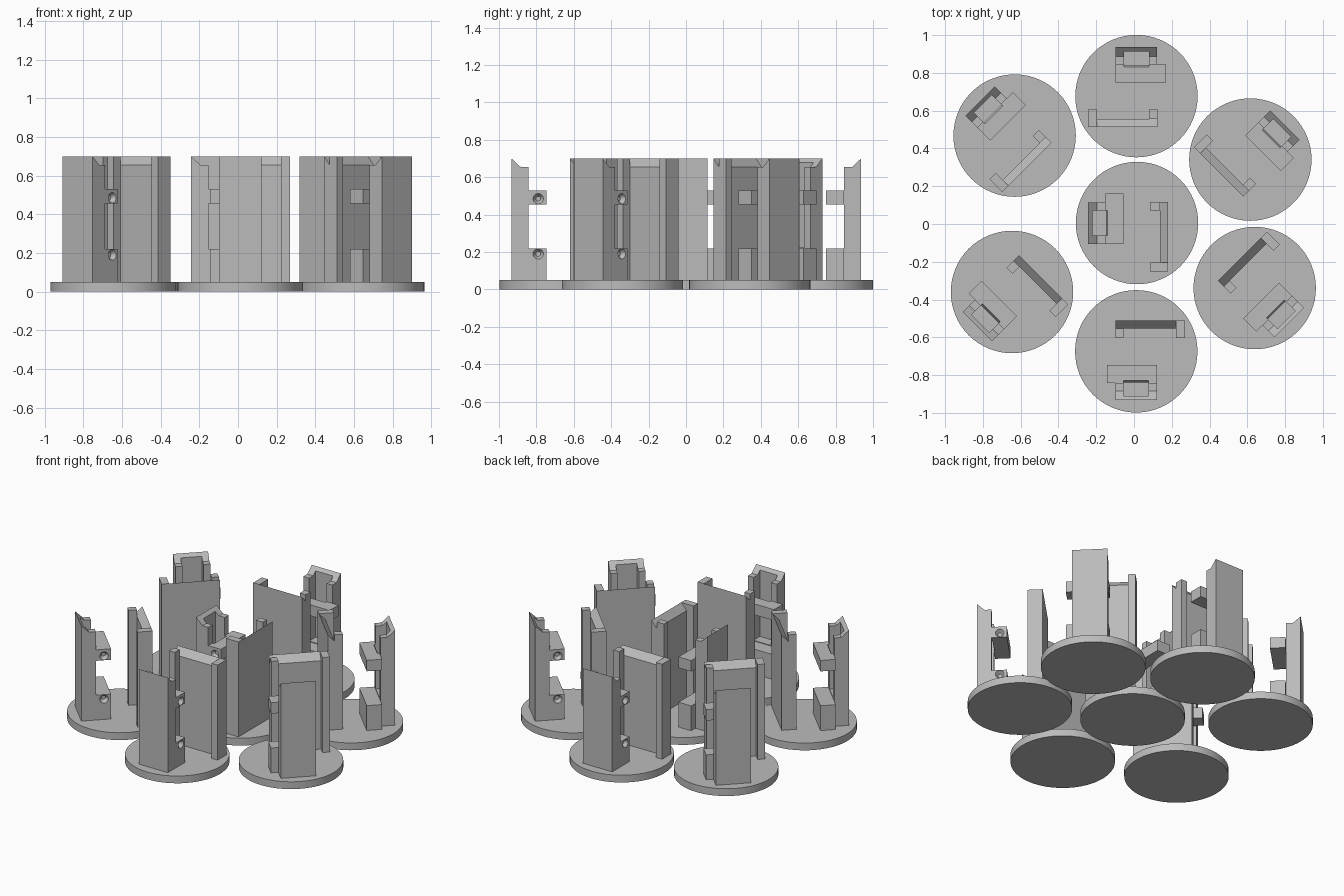
import bpy, bmesh, math
from mathutils import Matrix, Vector

if "Cube" in bpy.data.objects:
    bpy.data.objects.remove(bpy.data.objects["Cube"])

grey = bpy.data.materials.new("plain grey")
grey.diffuse_color = (0.5, 0.5, 0.5, 1)
grey.use_nodes = True
grey.node_tree.nodes["Principled BSDF"].inputs["Base Color"].default_value = grey.diffuse_color


def link(name, bm):
    bmesh.ops.recalc_face_normals(bm, faces=bm.faces)
    me = bpy.data.meshes.new(name)
    bm.to_mesh(me)
    bm.free()
    me.materials.append(grey)
    ob = bpy.data.objects.new(name, me)
    bpy.context.collection.objects.link(ob)
    return ob


def prism(name, profile, x0, x1):
    """Extrude a (y, z) profile along x."""
    bm = bmesh.new()
    face = bm.faces.new([bm.verts.new((x0, y, z)) for y, z in profile])
    ext = bmesh.ops.extrude_face_region(bm, geom=[face])
    verts = [g for g in ext["geom"] if isinstance(g, bmesh.types.BMVert)]
    bmesh.ops.translate(bm, verts=verts, vec=(x1 - x0, 0, 0))
    return link(name, bm)


def box(name, x0, x1, y0, y1, z0, z1):
    return prism(name, [(y0, z0), (y1, z0), (y1, z1), (y0, z1)], x0, x1)


def boolean(ob, other, op):
    mod = ob.modifiers.new("bool", "BOOLEAN")
    mod.object, mod.operation, mod.solver = other, op, "EXACT"
    dg = bpy.context.evaluated_depsgraph_get()
    me = bpy.data.meshes.new_from_object(ob.evaluated_get(dg))
    ob.modifiers.clear()
    ob.data = me
    bpy.data.objects.remove(other)


BASE, TOP, LOW = 0.045, 0.70, 0.655
BLOCKS = [(BASE, 0.22), (0.455, 0.53)]

# Clip: plate with sloped lip and two blocks on its inner side
clip = prism("clip", [(0.259, BASE), (0.259, TOP), (0.211, LOW), (0.168, LOW),
                      (0.168, 0.53), (0.072, 0.53), (0.072, 0.455), (0.168, 0.455),
                      (0.168, 0.22), (0.072, 0.22), (0.072, BASE)], -0.11, 0.11)
# Tabs at one end of the blocks
for z0, z1 in BLOCKS:
    boolean(clip, box("tab", 0.09, 0.156, 0.072, 0.168, z0, z1), "UNION")
# Pocket open at the top, with a lead-in on the upper block
boolean(clip, prism("pocket", [(0.237, 0.225), (0.165, 0.225), (0.165, 0.51), (0.155, 0.53),
                               (0.155, 0.8), (0.237, 0.8)], -0.066, 0.067), "DIFFERENCE")
# Countersunk dimples at the other end
for z in (0.19, 0.485):
    bm = bmesh.new()
    bmesh.ops.create_cone(bm, cap_ends=True, segments=24, radius1=0.028, radius2=0.013, depth=0.024,
                          matrix=Matrix.Translation((-0.0985, 0.116, z)) @ Matrix.Rotation(math.pi / 2, 4, "Y"))
    boolean(clip, link("dimple", bm), "DIFFERENCE")

# Panel: wall with sloped top edge, an end post and a small inner post
panel = prism("panel", [(-0.164, BASE), (-0.164, TOP), (-0.122, LOW), (-0.122, BASE)], -0.21, 0.111)
end_post = box("end_post", -0.257, -0.21, -0.164, -0.07, BASE, TOP)
inner_post = box("inner_post", 0.067, 0.111, -0.122, -0.07, BASE, TOP)

# Round base
bm = bmesh.new()
bmesh.ops.create_cone(bm, cap_ends=True, segments=64, radius1=0.324, radius2=0.324, depth=0.05,
                      matrix=Matrix.Translation((0, 0, 0.025)))
base = link("round_base", bm)
bpy.context.view_layer.objects.active = base
base.select_set(True)
bpy.ops.object.shade_smooth_by_angle()

# Seven copies, each turned in steps of 45 degrees
STATIONS = [(0.013, 0.677, 0), (0.616, 0.341, -45), (-0.632, 0.468, 45), (0.016, 0.005, 90),
            (-0.646, -0.36, 135), (0.639, -0.339, 225), (0.012, -0.674, 180)]
for part in (base, clip, panel, end_post, inner_post):
    for i, (x, y, turn) in enumerate(STATIONS):
        ob = part
        if i:
            ob = part.copy()
            ob.name = f"{part.name.split('.')[0]}_{i + 1}"
            bpy.context.collection.objects.link(ob)
        ob.location = Vector((x, y, 0))
        ob.rotation_euler = (0, 0, math.radians(turn))
